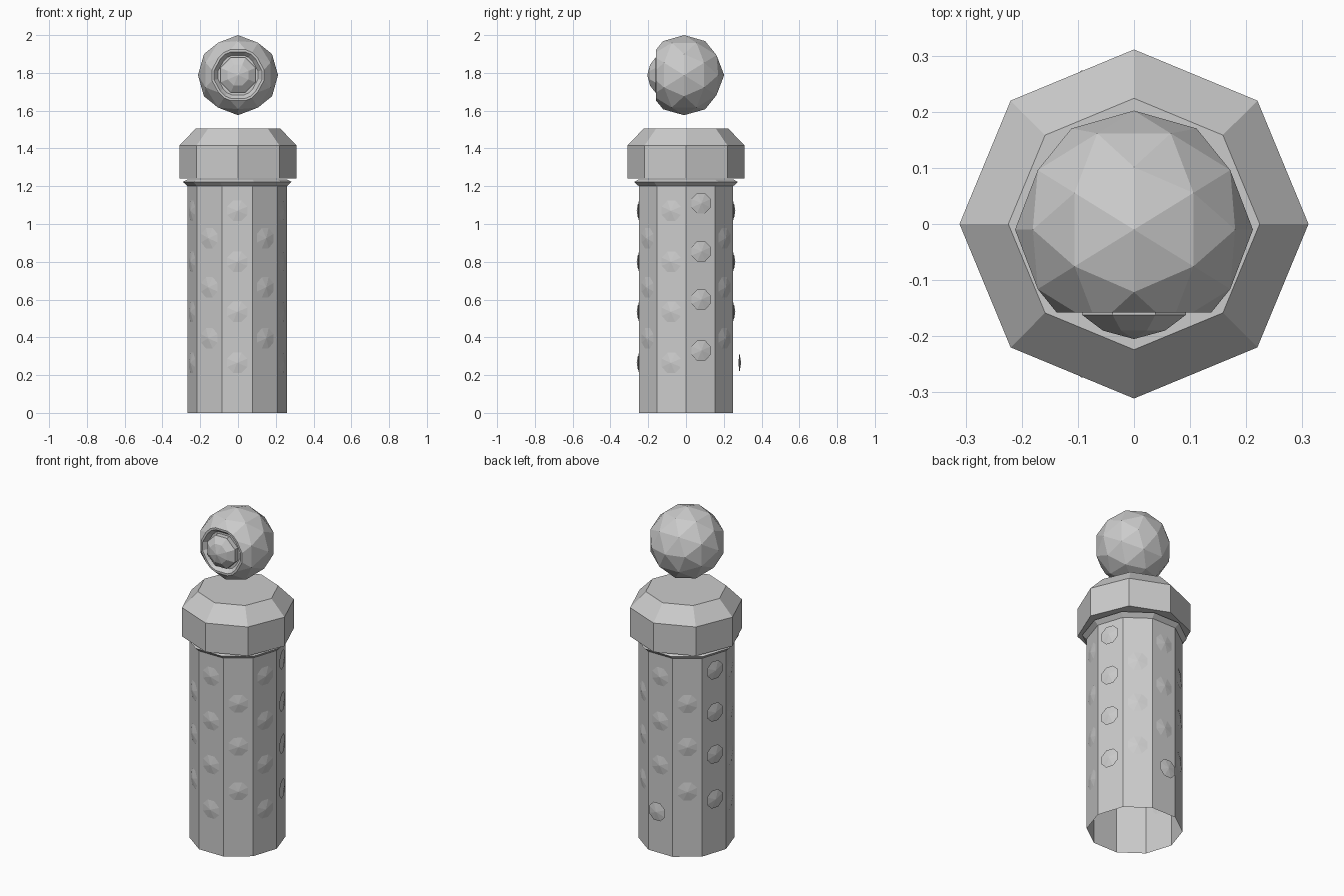
import bpy, bmesh, math
from mathutils import Vector, Matrix

if "Cube" in bpy.data.objects:
    bpy.data.objects.remove(bpy.data.objects["Cube"])


def finish(bm, name, recalc=True):
    if recalc:
        bmesh.ops.recalc_face_normals(bm, faces=bm.faces)
    me = bpy.data.meshes.new(name)
    bm.to_mesh(me)
    bm.free()
    ob = bpy.data.objects.new(name, me)
    bpy.context.collection.objects.link(ob)
    return ob


def lathe(bm, profile, sides, matrix=Matrix(), phase=0.0, cap_start=False, cap_end=False):
    """Rings of (radius, height); radius 0 becomes a single tip."""
    rings = []
    for r, z in profile:
        n = sides if r > 0 else 1
        rings.append([bm.verts.new(matrix @ Vector((
            r * math.cos(phase + math.tau * i / sides),
            r * math.sin(phase + math.tau * i / sides), z))) for i in range(n)])
    for a, b in zip(rings, rings[1:]):
        for i in range(sides):
            j = (i + 1) % sides
            loop = [a[i % len(a)], a[j % len(a)], b[j % len(b)], b[i % len(b)]]
            bm.faces.new(list(dict.fromkeys(loop)))
    if cap_start:
        bm.faces.new(rings[0][::-1])
    if cap_end:
        bm.faces.new(rings[-1])
    return rings


CX = -0.004   # the post sits very slightly left of centre

# Ten-sided hollow post, open at the bottom, with a flared collar
bm = bmesh.new()
lathe(bm, [(0.263, 0), (0.263, 1.2)], 10, Matrix.Translation((CX, 0, 0)))
finish(bm, "post")
bm = bmesh.new()
lathe(bm, [(0.263, 1.2), (0.288, 1.223), (0.263, 1.236)], 10, Matrix.Translation((CX, 0, 0)))
finish(bm, "collar")

# Eight-sided cap with a bevelled top
bm = bmesh.new()
lathe(bm, [(0.311, 1.24), (0.311, 1.415), (0.224, 1.505)], 8, cap_start=True, cap_end=True)
finish(bm, "cap")

# Shallow lens studs on every face of the post, in staggered columns
four, three = [1.07, 0.80, 0.535, 0.265], [0.925, 0.665, 0.395]
high = [1.11, 0.855, 0.60, 0.33]
columns = {-90: four, -54: three, -18: four, 18: high, 54: three,
           90: four, 126: three, 162: high, 198: four, 234: three}
bm = bmesh.new()
for deg, heights in columns.items():
    for z in heights:
        dist = 0.252
        if deg == 90 and z < 0.3:
            dist = 0.283          # the lowest back stud stands off the post
        elif deg in (18, 162):
            dist = 0.258
        m = (Matrix.Translation((CX, 0, z)) @ Matrix.Rotation(math.radians(deg), 4, 'Z')
             @ Matrix.Translation((dist, 0, 0)) @ Matrix.Rotation(math.pi / 2, 4, 'Y'))
        lathe(bm, [(0, -0.006), (0.058, 0), (0, 0.009)], 8, m, phase=math.pi / 8)
finish(bm, "studs")

# Faceted ball: icosahedron corners plus rounded-out edge midpoints
R, C = 0.212, Vector((0, -0.01, 1.788))
phi = (1 + 5 ** 0.5) / 2
ico = []
for a in (-1, 1):
    for b in (-phi, phi):
        ico += [Vector((0, a, b)), Vector((a, b, 0)), Vector((b, 0, a))]
points = ico + [(p + q) / 2 for i, p in enumerate(ico) for q in ico[:i]
                if (p - q).length < 2.1]
bm = bmesh.new()
for p in points:
    bm.verts.new(C + p.normalized() * R)
bmesh.ops.convex_hull(bm, input=bm.verts)
# slice off the front, then sink a groove inside the opening
cut = bmesh.ops.bisect_plane(bm, geom=bm.verts[:] + bm.edges[:] + bm.faces[:],
                             plane_co=(0, -0.158, 0), plane_no=(0, -1, 0), clear_outer=True)
rim = [e for e in bm.edges if e.is_boundary]
front = bmesh.ops.contextual_create(bm, geom=rim)["faces"]
bmesh.ops.inset_region(bm, faces=front, thickness=0.012)
bmesh.ops.inset_region(bm, faces=front, thickness=0.02, depth=-0.025)
finish(bm, "ball")

# Domed lens filling the opening
bm = bmesh.new()
m = Matrix.Translation((0, 0, C.z)) @ Matrix.Rotation(math.pi / 2, 4, 'X')
lathe(bm, [(0.1, 0.13), (0.1, 0.162), (0.06, 0.19), (0, 0.205)], 8, m, phase=math.pi / 8)
finish(bm, "lens")
